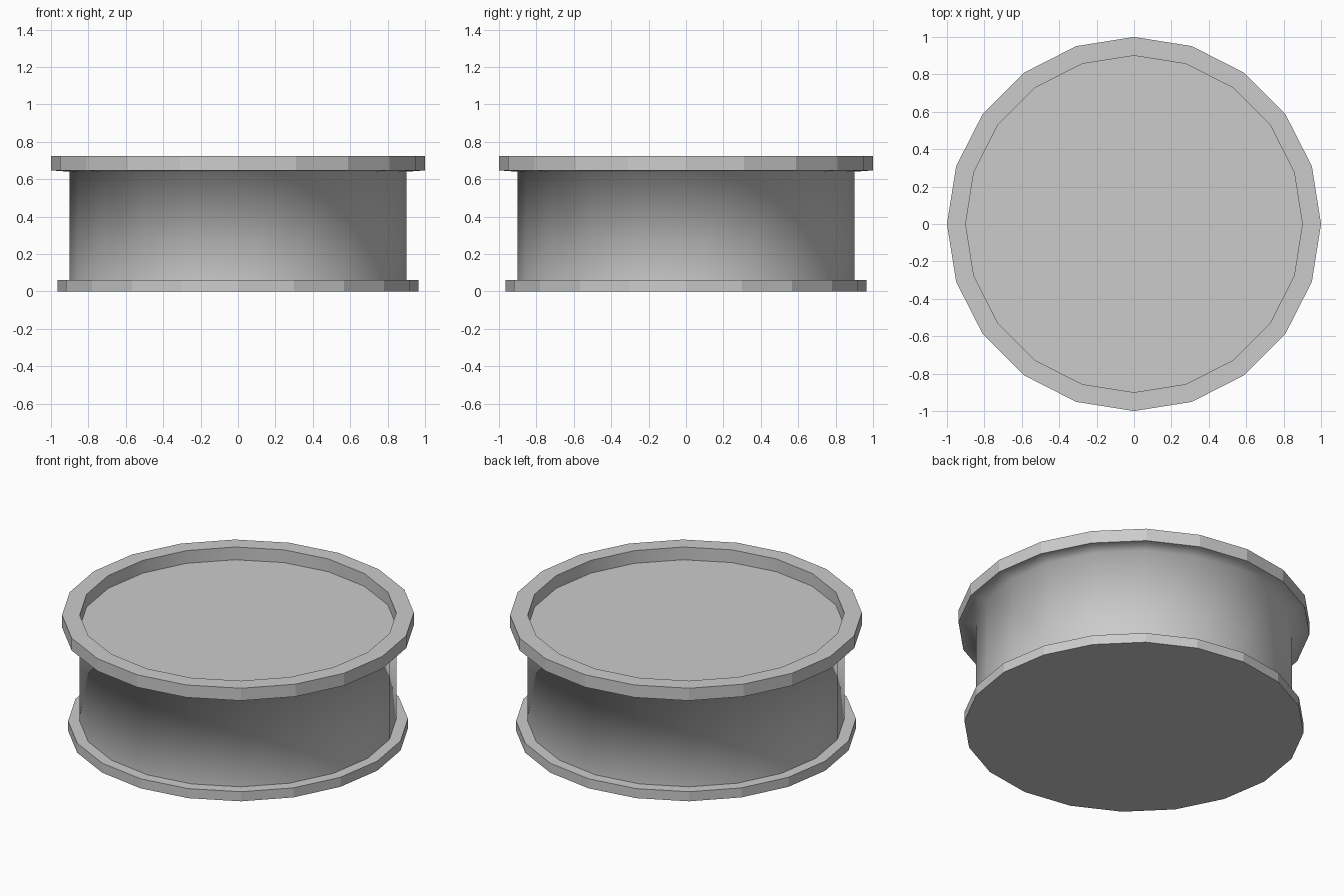
import bpy, bmesh
from math import cos, sin, pi

if "Cube" in bpy.data.objects:
    bpy.data.objects.remove(bpy.data.objects["Cube"])

SIDES = 20

# Lathe profile from bottom centre to recessed lid: (radius, height, smooth band above?)
profile = [
    (0.966, 0.0, False),    # base flange side
    (0.966, 0.06, False),   # base flange top
    (0.90, 0.06, True),     # drum wall
    (0.90, 0.64, True),     # rim underside
    (1.0, 0.647, False),    # rim side
    (1.0, 0.725, False),    # rim top
    (0.90, 0.725, True),    # recess wall
    (0.90, 0.645, False),   # recessed lid
]

bm = bmesh.new()
rings = [[bm.verts.new((r * cos(2 * pi * i / SIDES), r * sin(2 * pi * i / SIDES), z))
          for i in range(SIDES)] for r, z, _ in profile]

# Bands between neighbouring rings
for k in range(len(rings) - 1):
    low, high = rings[k], rings[k + 1]
    for i in range(SIDES):
        j = (i + 1) % SIDES
        face = bm.faces.new((low[i], low[j], high[j], high[i]))
        face.smooth = profile[k][2]

# Bottom and recessed lid
bm.faces.new(rings[0][::-1])
bm.faces.new(rings[-1])

mesh = bpy.data.meshes.new("flanged_drum")
bm.to_mesh(mesh)
bm.free()
drum = bpy.data.objects.new("flanged_drum", mesh)
bpy.context.collection.objects.link(drum)
